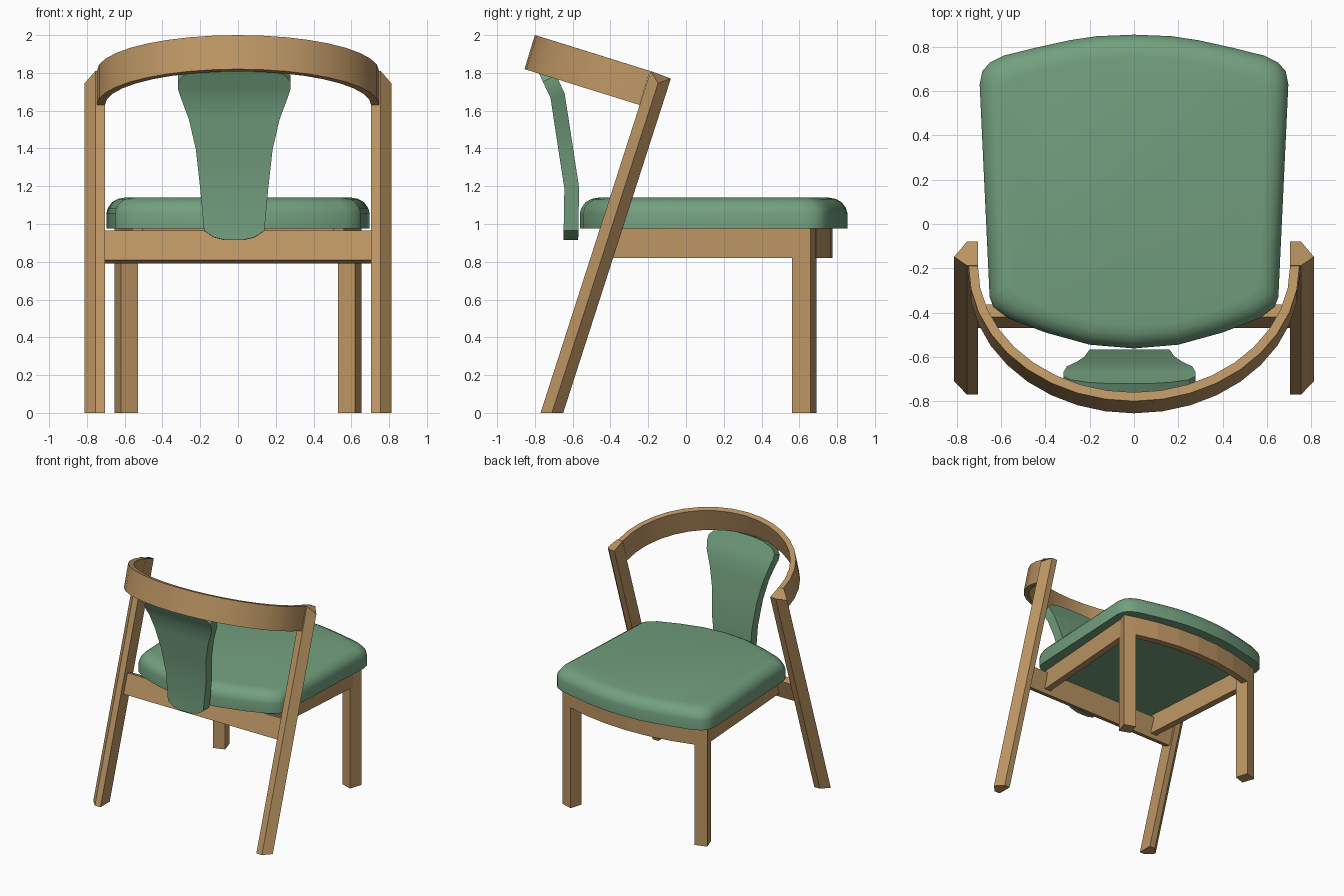
import bpy, bmesh, math
from mathutils import Vector

cube = bpy.data.objects.get("Cube")
if cube:
    bpy.data.objects.remove(cube, do_unlink=True)


def material(name, rgb):
    m = bpy.data.materials.new(name)
    m.use_nodes = True
    m.diffuse_color = (*rgb, 1)
    m.node_tree.nodes["Principled BSDF"].inputs["Base Color"].default_value = (*rgb, 1)
    return m


WOOD = material("oak wood", (0.50, 0.30, 0.125))
GREEN = material("sage green fabric", (0.17, 0.35, 0.21))


def loft(name, rings, mat, smooth=None):
    """Skin a list of equal closed rings, cap both ends."""
    bm = bmesh.new()
    rows = [[bm.verts.new(p) for p in ring] for ring in rings]
    n = len(rows[0])
    for a, b in zip(rows, rows[1:]):
        for i in range(n):
            j = (i + 1) % n
            bm.faces.new((a[i], a[j], b[j], b[i]))
    bm.faces.new(rows[0])
    bm.faces.new(rows[-1])
    bmesh.ops.recalc_face_normals(bm, faces=bm.faces)
    mesh = bpy.data.meshes.new(name)
    bm.to_mesh(mesh)
    bm.free()
    mesh.materials.append(mat)
    ob = bpy.data.objects.new(name, mesh)
    bpy.context.collection.objects.link(ob)
    if smooth:
        bpy.ops.object.select_all(action='DESELECT')
        ob.select_set(True)
        bpy.context.view_layer.objects.active = ob
        bpy.ops.object.shade_smooth_by_angle(angle=math.radians(smooth))
    return ob


def prism(name, outline, z0, z1, mat):
    return loft(name, [[(x, y, z) for x, y in outline] for z in (z0, z1)], mat)


RAIL_LOW, RAIL_TOP = 0.82, 0.975
LEAN = 0.322

for side, s in (("left", 1), ("right", -1)):
    # Leaning back leg, five sided, with its top cut along the arm rail
    section = [(0.705, -0.77, 1.81), (0.755, -0.77, 1.81), (0.812, -0.71, 1.745),
               (0.755, -0.65, 1.77), (0.705, -0.65, 1.77)]
    loft(f"back_leg_{side}",
         [[(s * x, y, 0) for x, y, z in section],
          [(s * x, y + LEAN * z, z) for x, y, z in section]], WOOD)
    # Front leg, turned to follow the curved apron
    foot = [(0.62, 0.56), (0.655, 0.66), (0.56, 0.69), (0.53, 0.59)]
    prism(f"front_leg_{side}", [(s * x, y) for x, y in foot], 0, RAIL_TOP, WOOD)
    # Side rail under the seat
    rail = [(0.56, -0.40), (0.63, 0.60), (0.575, 0.60), (0.505, -0.40)]
    prism(f"side_rail_{side}", [(s * x, y) for x, y in rail], RAIL_LOW, RAIL_TOP, WOOD)

# Curved front apron
xs = [-0.57 + 1.14 * i / 6 for i in range(7)]
bow = [(x, 0.775 - 0.27 * x * x) for x in xs]
prism("front_apron", bow + [(x, y - 0.055) for x, y in reversed(bow)],
      RAIL_LOW, RAIL_TOP, WOOD)

# Back crossbar, leaning with the legs
bar = [(-0.47, 0.81), (-0.42, 0.965), (-0.363, 0.947), (-0.413, 0.79)]
loft("back_crossbar", [[(x, y, z) for y, z in bar] for x in (-0.71, 0.71)], WOOD)

# Bent top rail, half an ellipse in a tilted plane
rings = []
for i in range(19):
    t = math.pi * i / 18
    c, d = math.cos(t), math.sin(t)
    outer = Vector((0.747 * c, -0.19 - 0.61 * d, 1.81 + 0.19 * d))
    inner = Vector((0.705 * c, -0.19 - 0.57 * d, 1.81 + 0.178 * d))
    drop = Vector((0, -0.055, -0.18))
    rings.append([outer, inner, inner + drop, outer + drop])
loft("top_rail", rings, WOOD, 25)

# Seat cushion: bowed outline, shrunk along a rounded edge profile
half = [(0, 0.855), (0.17, 0.848), (0.29, 0.83), (0.44, 0.797), (0.59, 0.76),
        (0.65, 0.73), (0.685, 0.69), (0.697, 0.63), (0.652, -0.33), (0.635, -0.375),
        (0.57, -0.425), (0.4, -0.49), (0.2, -0.545), (0, -0.562)]
outline = half + [(-x, y) for x, y in half[-2:0:-1]]
edge = [(0, RAIL_TOP), (0, 1.055), (0.008, 1.085), (0.03, 1.115), (0.062, 1.133), (0.1, 1.14)]
MID = 0.145
loft("seat_cushion",
     [[(x * (1 - o / 0.7), MID + (y - MID) * (1 - o / 0.7), z) for x, y in outline]
      for o, z in edge], GREEN, 40)

# Back splat: half width by height along a bent centre line
widths = [(0.915, 0.05), (0.93, 0.11), (0.965, 0.16), (1.19, 0.18), (1.4, 0.203),
          (1.56, 0.24), (1.68, 0.283), (1.73, 0.298), (1.77, 0.298), (1.805, 0.265),
          (1.83, 0.18), (1.842, 0.07)]
line = [(0.9, -0.61), (1.19, -0.605), (1.68, -0.68), (1.86, -0.765)]


def splat_y(z):
    for (z0, y0), (z1, y1) in zip(line, line[1:]):
        if z <= z1:
            return y0 + (y1 - y0) * (z - z0) / (z1 - z0)
    return line[-1][1]


rings = []
for z, w in widths:
    y = splat_y(z)
    slope = (splat_y(z + 0.01) - splat_y(z - 0.01)) / 0.02
    off = Vector((0, 1, -slope)).normalized() * 0.039
    centre = Vector((-0.02, y, z))
    side = Vector((w, 0, 0))
    rings.append([centre - side - off, centre + side - off,
                  centre + side + off, centre - side + off])
loft("back_splat", rings, GREEN, 25)
